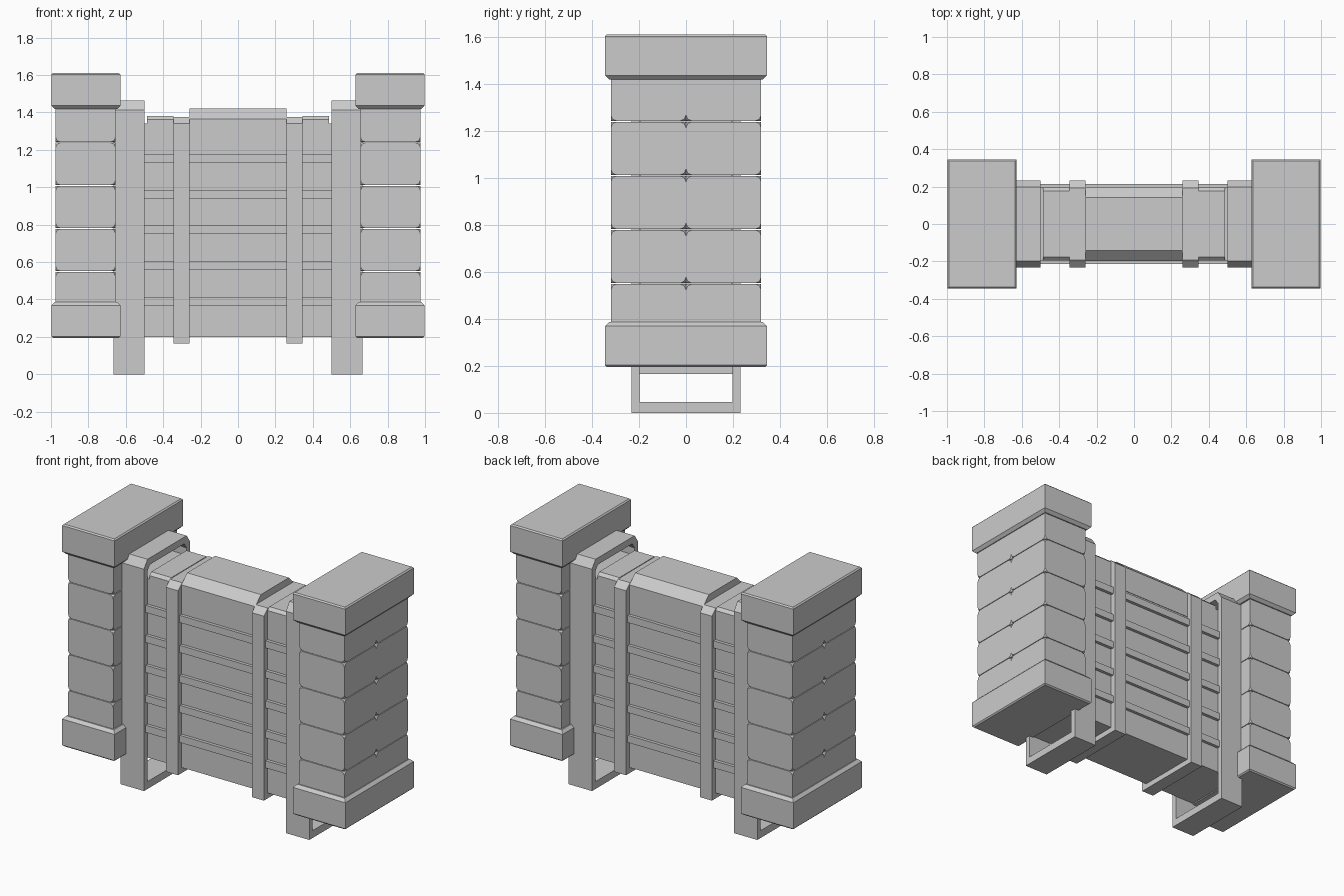
import bpy, bmesh

cube = bpy.data.objects.get("Cube")
if cube:
    bpy.data.objects.remove(cube)

grey = bpy.data.materials.new("stone_grey")
grey.use_nodes = True
GREY = (0.6, 0.6, 0.6, 1)
grey.diffuse_color = GREY
grey.node_tree.nodes["Principled BSDF"].inputs["Base Color"].default_value = GREY


def finish(bm, name):
    bmesh.ops.recalc_face_normals(bm, faces=bm.faces)
    mesh = bpy.data.meshes.new(name)
    bm.to_mesh(mesh)
    bm.free()
    mesh.materials.append(grey)
    obj = bpy.data.objects.new(name, mesh)
    bpy.context.collection.objects.link(obj)
    return obj


def add_box(bm, x, y, z):
    """Box from (min, max) ranges."""
    made = bmesh.ops.create_cube(bm, size=1)["verts"]
    for v in made:
        for axis, (low, high) in enumerate((x, y, z)):
            v.co[axis] = high if v.co[axis] > 0 else low
    return made


def box(name, x, y, z):
    bm = bmesh.new()
    add_box(bm, x, y, z)
    return finish(bm, name)


def outline(half, low, high, cut_y, cut_z):
    """Section in y-z with both top corners chamfered."""
    right = [(half, low), (half, high - cut_z), (half - cut_y, high)]
    return right + [(-y, z) for y, z in reversed(right)]


def extrude(name, section, x0, x1):
    bm = bmesh.new()
    ends = [[bm.verts.new((x, y, z)) for y, z in section] for x in (x0, x1)]
    for ring in ends:
        bm.faces.new(ring)
    for i in range(len(section)):
        j = (i + 1) % len(section)
        bm.faces.new((ends[0][i], ends[0][j], ends[1][j], ends[1][i]))
    return finish(bm, name)


def hoop(name, outer, inner, x0, x1):
    """Open band: outer and inner sections joined by flat rims."""
    bm = bmesh.new()
    loops = [[bm.verts.new((x, y, z)) for y, z in s]
             for s, x in ((outer, x0), (outer, x1), (inner, x1), (inner, x0))]
    for a, b in zip(loops, loops[1:] + loops[:1]):
        for i in range(len(outer)):
            j = (i + 1) % len(outer)
            bm.faces.new((a[i], a[j], b[j], b[i]))
    return finish(bm, name)


def slab(name, x, y, z, low_cut, high_cut):
    """Post end slab, chamfered differently below and above."""
    bm = bmesh.new()
    add_box(bm, x, y, z)
    middle = sum(z) / 2
    for level, cut in ((-1, low_cut), (1, high_cut)):
        rim = [e for e in bm.edges
               if all((v.co.z - middle) * level > 0 for v in e.verts)
               and len(e.link_faces) == 2
               and any(abs(f.normal.z) > 0.9 for f in e.link_faces)]
        bmesh.ops.bevel(bm, geom=rim, offset=cut, segments=1,
                        affect='EDGES', profile=0.5)
    return finish(bm, name)


def span(side, a, b):
    return tuple(sorted((side * a, side * b)))


for side, label in ((1, "left"), (-1, "right")):
    # Stone post: pairs of blocks with clipped corners
    bm = bmesh.new()
    levels = [0.32] + [0.55 + 0.23 * i for i in range(4)] + [1.47]
    for low, high in zip(levels, levels[1:]):
        for y in ((-0.32, 0), (0, 0.32)):
            corners = add_box(bm, span(side, 0.655, 0.975), y,
                              (low + 0.002, high - 0.002))
            bmesh.ops.bevel(bm, geom=corners, offset=0.026, segments=2,
                            affect='VERTICES', profile=0.5)
    finish(bm, label + "_post_blocks")
    wide, deep = span(side, 0.628, 0.998), (-0.345, 0.345)
    slab(label + "_post_base", wide, deep, (0.195, 0.387), 0.008, 0.018)
    slab(label + "_post_cap", wide, deep, (1.418, 1.61), 0.018, 0.008)

    # Tall open hoop beside the post
    hoop(label + "_end_hoop", outline(0.232, 0, 1.463, 0.035, 0.05),
         outline(0.198, 0.047, 1.42, 0.025, 0.035), *span(side, 0.5, 0.665))
    # Narrow strap around the panel
    extrude(label + "_strap", outline(0.232, 0.165, 1.376, 0.04, 0.036),
            *span(side, 0.26, 0.345))
    # Low side ridge on the panel
    extrude(label + "_side_ridge", outline(0.195, 1.3, 1.38, 0.018, 0.018),
            *span(side, 0.345, 0.487))

# Panel between the posts
box("panel", (-0.66, 0.66), (-0.195, 0.195), (0.2, 1.34))
extrude("centre_ridge", outline(0.198, 1.2, 1.42, 0.057, 0.055), -0.26, 0.26)

# Horizontal battens, front and back
bm = bmesh.new()
for i in range(5):
    z = 0.367 + 0.191 * i
    add_box(bm, (-0.52, 0.52), (-0.215, 0.215), (z, z + 0.046))
finish(bm, "battens")
